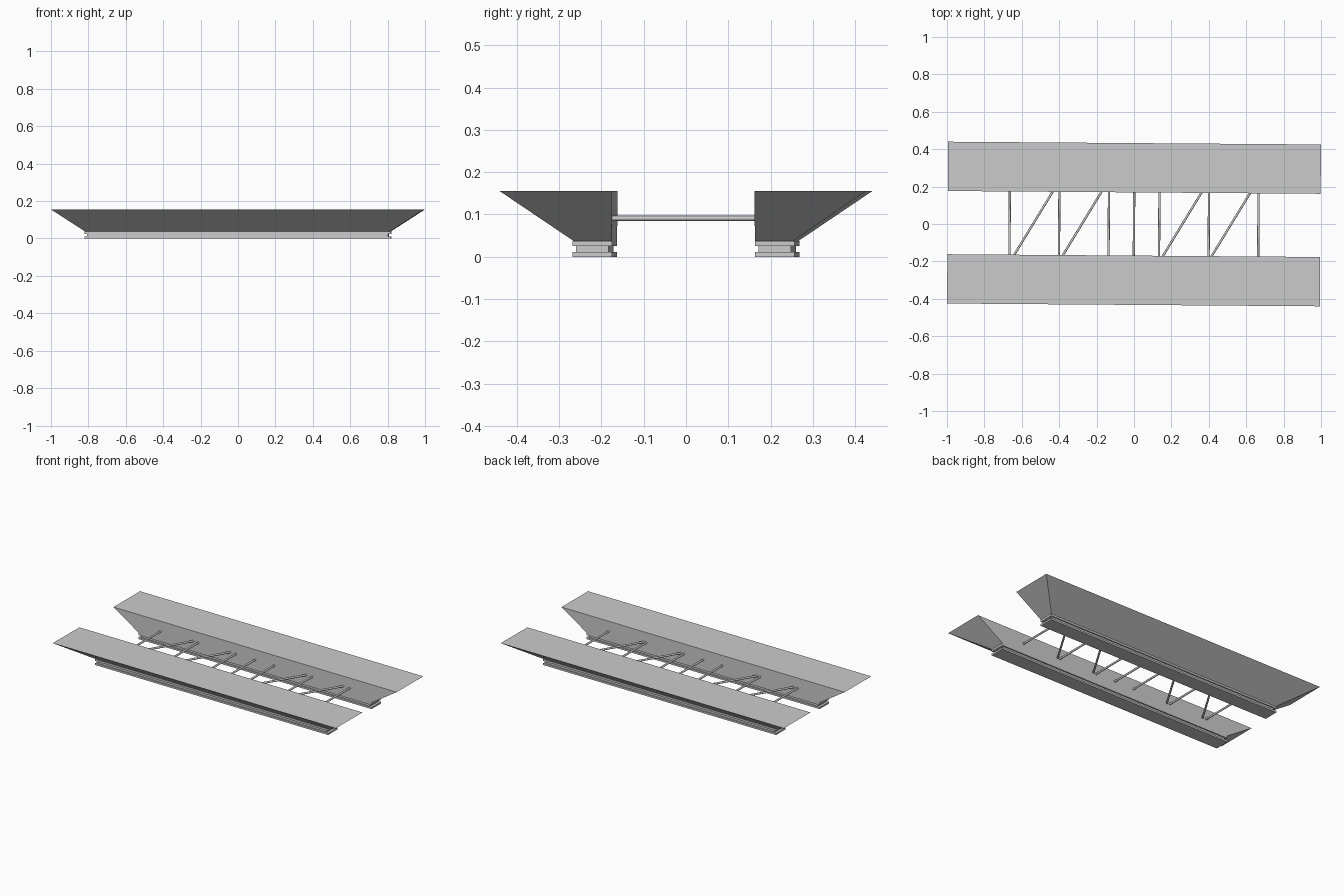
import bpy, bmesh, math
from mathutils import Vector, Matrix

if "Cube" in bpy.data.objects:
    bpy.data.objects.remove(bpy.data.objects["Cube"])

YAW = Matrix.Rotation(-0.0075, 4, 'Z')   # whole model sits slightly skewed
INNER = 0.169                            # inner wall of each hull
ROD_Z, ROD_R = 0.091, 0.006


def add_object(name, bm):
    bmesh.ops.recalc_face_normals(bm, faces=bm.faces)
    mesh = bpy.data.meshes.new(name)
    bm.to_mesh(mesh)
    bm.free()
    mesh.transform(YAW)
    obj = bpy.data.objects.new(name, mesh)
    bpy.context.collection.objects.link(obj)
    return obj


def frustum(name, side, low, high):
    """Box-like solid; each level is (half length, inner y, outer y, z)."""
    bm = bmesh.new()
    rings = []
    for hx, y0, y1, z in (low, high):
        pts = ((-hx, y0), (hx, y0), (hx, y1), (-hx, y1))
        rings.append([bm.verts.new((x, side * y, z)) for x, y in pts])
    bm.faces.new(rings[0])
    bm.faces.new(rings[1])
    for i in range(4):
        j = (i + 1) % 4
        bm.faces.new((rings[0][i], rings[0][j], rings[1][j], rings[1][i]))
    return add_object(name, bm)


def slab(name, side, hx, y0, y1, z0, z1):
    return frustum(name, side, (hx, y0, y1, z0), (hx, y0, y1, z1))


def rod(name, x0, x1):
    a, b = Vector((x0, -INNER - 0.002, ROD_Z)), Vector((x1, INNER + 0.002, ROD_Z))
    d = b - a
    mat = Matrix.Translation((a + b) / 2) @ d.to_track_quat('Z', 'Y').to_matrix().to_4x4()
    bm = bmesh.new()
    bmesh.ops.create_cone(bm, cap_ends=True, segments=12, radius1=ROD_R,
                          radius2=ROD_R, depth=d.length, matrix=mat)
    obj = add_object(name, bm)
    obj.data.shade_smooth()
    obj.data.set_sharp_from_angle(angle=math.radians(35))


# two mirrored hulls on grooved base rails
for label, side in (("front", -1), ("back", 1)):
    frustum(label + "_hull", side, (0.815, INNER, 0.259, 0.037),
            (0.9965, INNER, 0.4325, 0.155))
    slab(label + "_rail_top", side, 0.82, INNER, 0.262, 0.025, 0.037)
    slab(label + "_rail_groove", side, 0.805, INNER + 0.008, 0.254, 0.011, 0.025)
    slab(label + "_rail_bottom", side, 0.82, INNER, 0.262, 0.0, 0.011)

# straight cross rods
for i, x in enumerate((-0.665, -0.4, -0.135, 0, 0.135, 0.4, 0.665)):
    rod(f"cross_rod_{i + 1}", x, x)

# diagonal braces
for i, x in enumerate((-0.64, -0.38, 0.155, 0.415)):
    rod(f"diagonal_rod_{i + 1}", x, x + 0.205)
